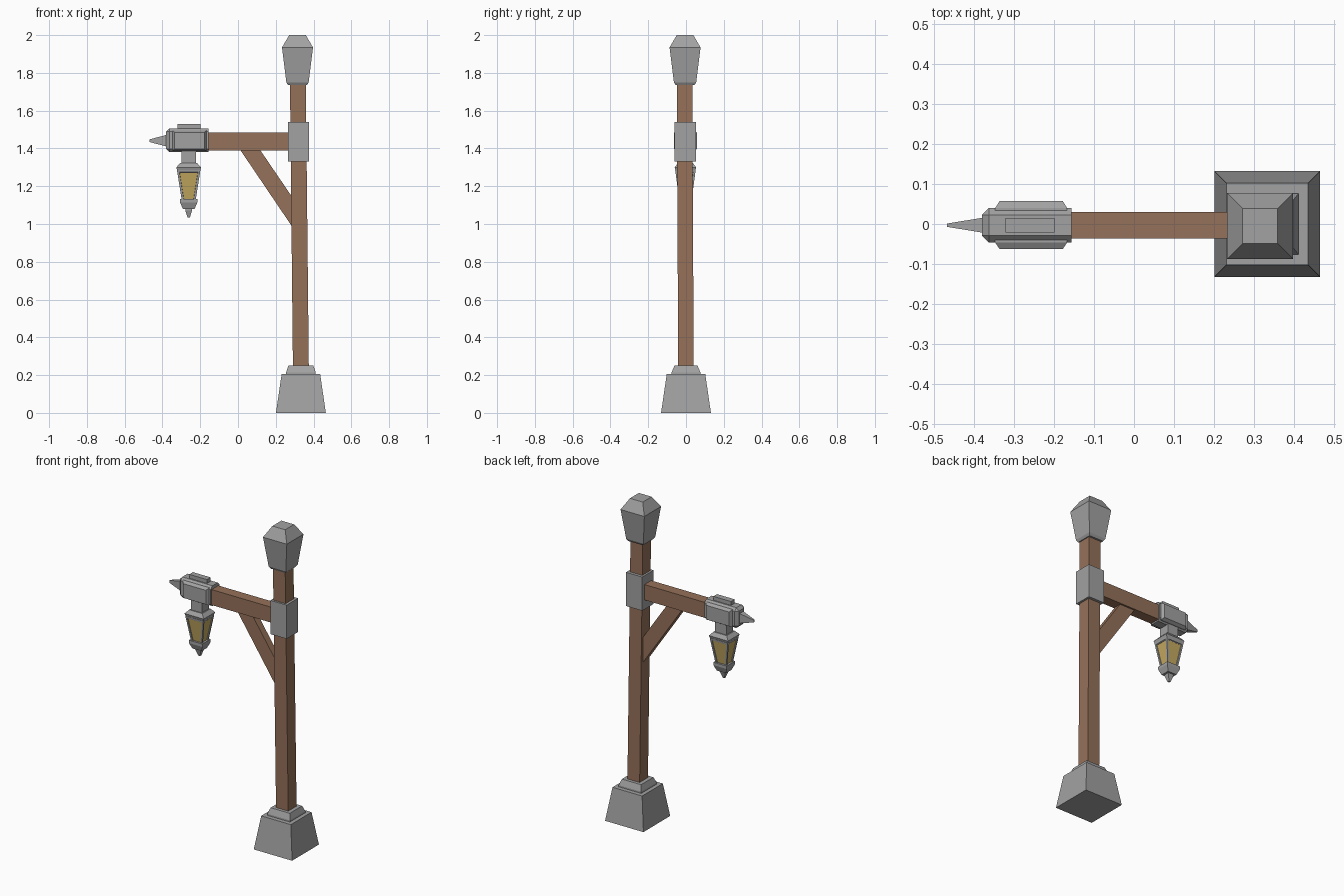
import bpy, bmesh
from mathutils import Vector

if "Cube" in bpy.data.objects:
    bpy.data.objects.remove(bpy.data.objects["Cube"])


def material(name, rgb):
    m = bpy.data.materials.new(name)
    m.diffuse_color = (*rgb, 1)
    m.use_nodes = True
    m.node_tree.nodes["Principled BSDF"].inputs["Base Color"].default_value = m.diffuse_color
    return m


STONE = material("grey stone", (0.36, 0.36, 0.36))
WOOD = material("brown wood", (0.30, 0.165, 0.10))
GLASS = material("amber glass", (0.56, 0.40, 0.12))


def finish(name, bm, *mats):
    bmesh.ops.recalc_face_normals(bm, faces=bm.faces)
    me = bpy.data.meshes.new(name)
    bm.to_mesh(me)
    bm.free()
    for m in mats:
        me.materials.append(m)
    ob = bpy.data.objects.new(name, me)
    bpy.context.collection.objects.link(ob)
    return ob


def stack(rings, axis="z"):
    """Loft rectangles (position, centre a, centre b, half a, half b) along an axis."""
    bm = bmesh.new()
    loops = []
    for p, ca, cb, a, b in rings:
        loop = []
        for sa, sb in ((-1, -1), (1, -1), (1, 1), (-1, 1)):
            u, v = ca + sa * a, cb + sb * b
            co = {"z": (u, v, p), "x": (p, u, v), "y": (u, p, v)}[axis]
            loop.append(bm.verts.new(co))
        loops.append(loop)
    for lo, hi in zip(loops, loops[1:]):
        for i in range(4):
            j = (i + 1) % 4
            bm.faces.new((lo[i], lo[j], hi[j], hi[i]))
    bm.faces.new(loops[0][::-1])
    bm.faces.new(loops[-1])
    bmesh.ops.recalc_face_normals(bm, faces=bm.faces)
    return bm


# Stone foot
X = 0.333
finish("base", stack([(0, X, 0, .132, .132), (.205, X, 0, .102, .102)]), STONE)
finish("base_collar", stack([(.20, X, 0, .078, .076), (.215, X, 0, .078, .076),
                             (.25, X, 0, .066, .061)]), STONE)

# Slightly leaning post, cap and bracket
finish("post", stack([(.22, X, 0, .042, .041), (1.76, .317, -.008, .042, .041)]), WOOD)
CX, CY = .315, -.005
finish("post_cap", stack([(1.735, CX, CY, .050, .050), (1.75, CX, CY, .059, .059),
                          (1.935, CX, CY, .082, .082), (2.0, CX, CY, .044, .044)]), STONE)
finish("post_bracket", stack([(1.33, .321, -.004, .056, .056),
                              (1.54, .321, -.004, .056, .056)]), STONE)

# Horizontal arm
Y = -.003
finish("arm", stack([(-.20, Y, 1.437, .033, .048), (.30, Y, 1.437, .033, .048)], "x"), WOOD)

# Diagonal brace, extruded from its side profile
bm = bmesh.new()
face = bm.faces.new([bm.verts.new((x, Y - .022, z)) for x, z in
                     ((.01, 1.395), (.115, 1.395), (.292, 1.135), (.292, .978))])
new = bmesh.ops.extrude_face_region(bm, geom=[face])["geom"]
bmesh.ops.translate(bm, vec=(0, .044, 0), verts=[v for v in new if isinstance(v, bmesh.types.BMVert)])
finish("brace", bm, WOOD)

# Arm end block, chamfered except around the face that meets the arm
bm = stack([(-.38, Y, 1.443, .043, .063), (-.156, Y, 1.443, .043, .063)], "x")
edges = [e for e in bm.edges if not all(v.co.x > -.2 for v in e.verts)]
bmesh.ops.bevel(bm, geom=edges, offset=.017, offset_type="OFFSET", segments=1,
                profile=.5, affect="EDGES")
finish("end_block", bm, STONE)

# Raised plates on the block's sides and top
for name, s in (("front", -1), ("back", 1)):
    finish(name + "_plate", stack([(Y + s * .035, -.257, 1.441, .090, .054),
                                   (Y + s * .043, -.257, 1.441, .090, .054),
                                   (Y + s * .060, -.257, 1.441, .079, .044)], "y"), STONE)
finish("top_plate", stack([(1.49, -.26, Y, .061, .018), (1.53, -.26, Y, .061, .018)]), STONE)

# Pointed end of the arm
finish("spike", stack([(-.37, Y, 1.441, .020, .033), (-.468, Y, 1.441, .004, .007)], "x"), STONE)

# Hanging lantern
L = -.261
finish("lantern_neck", stack([(1.31, L, Y, .038, .034), (1.40, L, Y, .038, .034)]), STONE)
finish("lantern_roof", stack([(1.270, L, Y, .057, .048), (1.300, L, Y, .066, .057),
                              (1.322, L, Y, .045, .040)]), STONE)

# Lantern body: each side inset and recessed into a pane
bm = stack([(1.12, L, Y, .036, .032), (1.285, L, Y, .062, .054)])
sides = [f for f in bm.faces if abs(f.normal.z) < .7]
bmesh.ops.inset_individual(bm, faces=sides, thickness=.011, depth=0, use_even_offset=True)
bmesh.ops.inset_individual(bm, faces=sides, thickness=.001, depth=-.005, use_even_offset=True)
for f in sides:
    f.material_index = 1
finish("lantern_body", bm, STONE, GLASS)

finish("lantern_bottom", stack([(1.080, L, Y, .031, .028), (1.115, L, Y, .046, .041),
                                (1.133, L, Y, .046, .041)]), STONE)
finish("lantern_tip", stack([(1.034, L, Y, .006, .006), (1.072, L, Y, .018, .017),
                             (1.085, L, Y, .018, .017)]), STONE)
